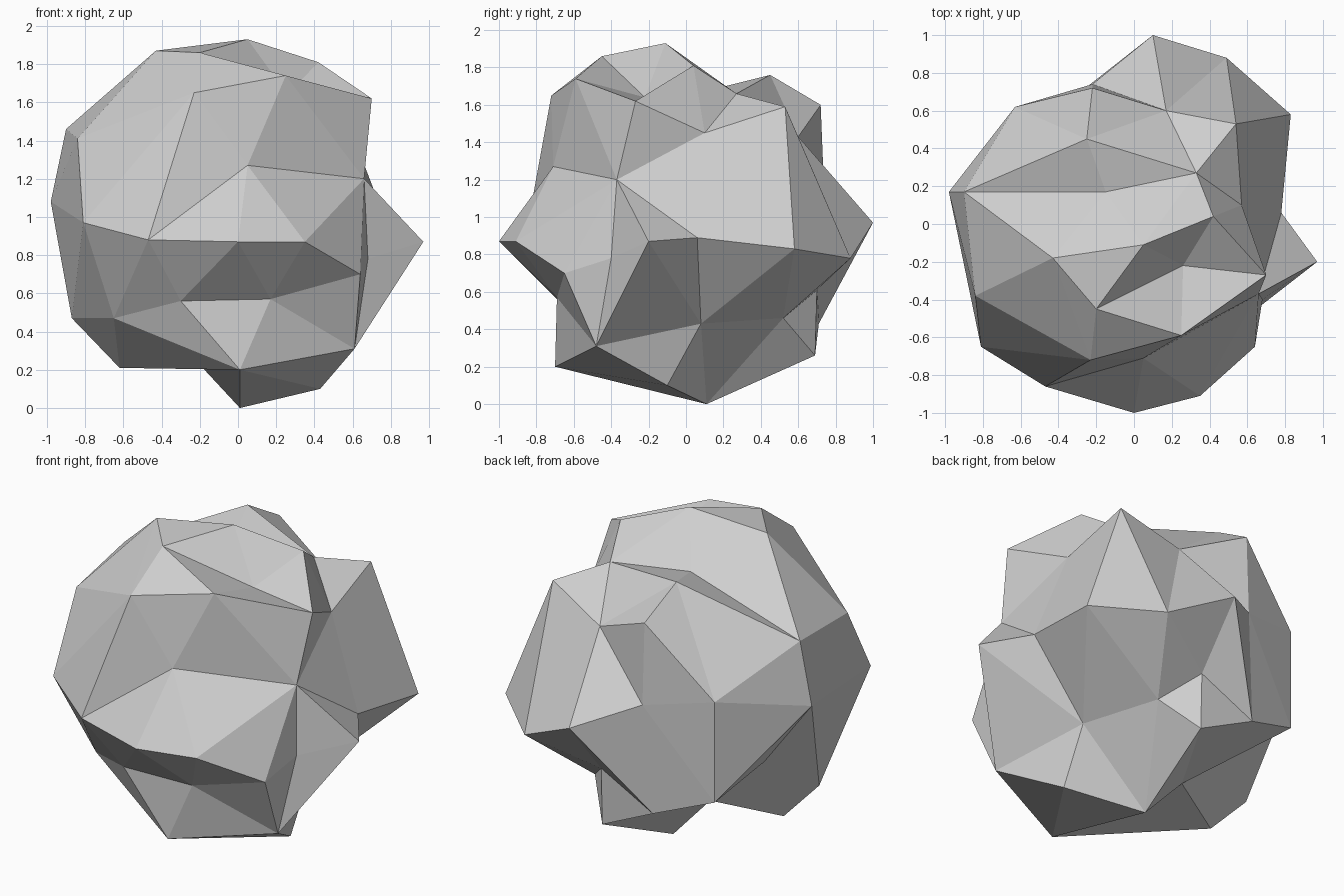
import bpy
import bmesh
from mathutils import Vector

default_cube = bpy.data.objects.get("Cube")
if default_cube:
    bpy.data.objects.remove(default_cube, do_unlink=True)

CENTRE = Vector((0, 0, 0.97))

# The main peaks and hollows of the boulder, fifty in all
KNOBS = [
    # crown
    (.05, -.11, 1.93), (.42, .04, 1.81), (-.43, -.18, 1.87), (-.2, -.45, 1.86),
    (.25, -.59, 1.74), (-.23, -.72, 1.65), (.26, -.22, 1.64), (.7, -.27, 1.62),
    (.54, .53, 1.59), (.57, .1, 1.45), (-.25, .45, 1.76), (-.22, .72, 1.6),
    (-.15, .17, 1.69), (.33, .27, 1.66), (.17, .6, 1.43),
    # waist
    (-.9, .17, 1.46), (-.84, -.38, 1.41), (-.98, .17, 1.08), (-.81, -.65, .97),
    (-.47, -.86, .88), (0, -1, .87), (.35, -.91, .87), (.05, -.71, 1.27),
    (.64, -.65, .7), (.66, -.37, 1.2), (.97, -.2, .87), (.68, -.4, .78),
    (.78, .06, .89), (.83, .58, .83), (.49, .88, .78), (.1, 1, .97),
    (-.63, .62, 1.18), (-.22, .74, 1.1),
    # foot
    (-.63, .62, .56), (-.87, -.06, .47), (-.62, -.07, .21), (-.65, -.46, .47),
    (.01, -.7, .2), (.61, -.48, .31), (.43, -.1, .1), (.01, .11, 0),
    (.09, .69, .26), (-.27, .71, .43), (.09, .7, .61), (.26, .52, .46),
    (.17, -.69, .57), (-.3, -.69, .56), (.44, .08, .43), (-.62, .12, .62),
    (-.25, .12, .28),
]


def faceted_skin(knobs):
    """Wrap a ball through the knob directions, then push each knob to its place."""
    bm = bmesh.new()
    arms = [Vector(knob) - CENTRE for knob in knobs]
    tips = [bm.verts.new(arm.normalized()) for arm in arms]
    bmesh.ops.convex_hull(bm, input=tips)
    bmesh.ops.triangulate(bm, faces=bm.faces[:])
    bmesh.ops.recalc_face_normals(bm, faces=bm.faces[:])
    for tip, arm in zip(tips, arms):
        tip.co = CENTRE + arm
    return bm


def flat_colour(name, value):
    """Make a plain material with one colour for viewport and render."""
    material = bpy.data.materials.new(name)
    material.use_nodes = True
    material.diffuse_color = value
    shader = material.node_tree.nodes["Principled BSDF"]
    shader.inputs["Base Color"].default_value = value
    return material


# Faceted boulder
skin = faceted_skin(KNOBS)
for face in skin.faces:
    face.smooth = False
mesh = bpy.data.meshes.new("boulder")
skin.to_mesh(mesh)
skin.free()
mesh.materials.append(flat_colour("grey stone", (0.62, 0.62, 0.62, 1)))
boulder = bpy.data.objects.new("boulder", mesh)
bpy.context.collection.objects.link(boulder)
